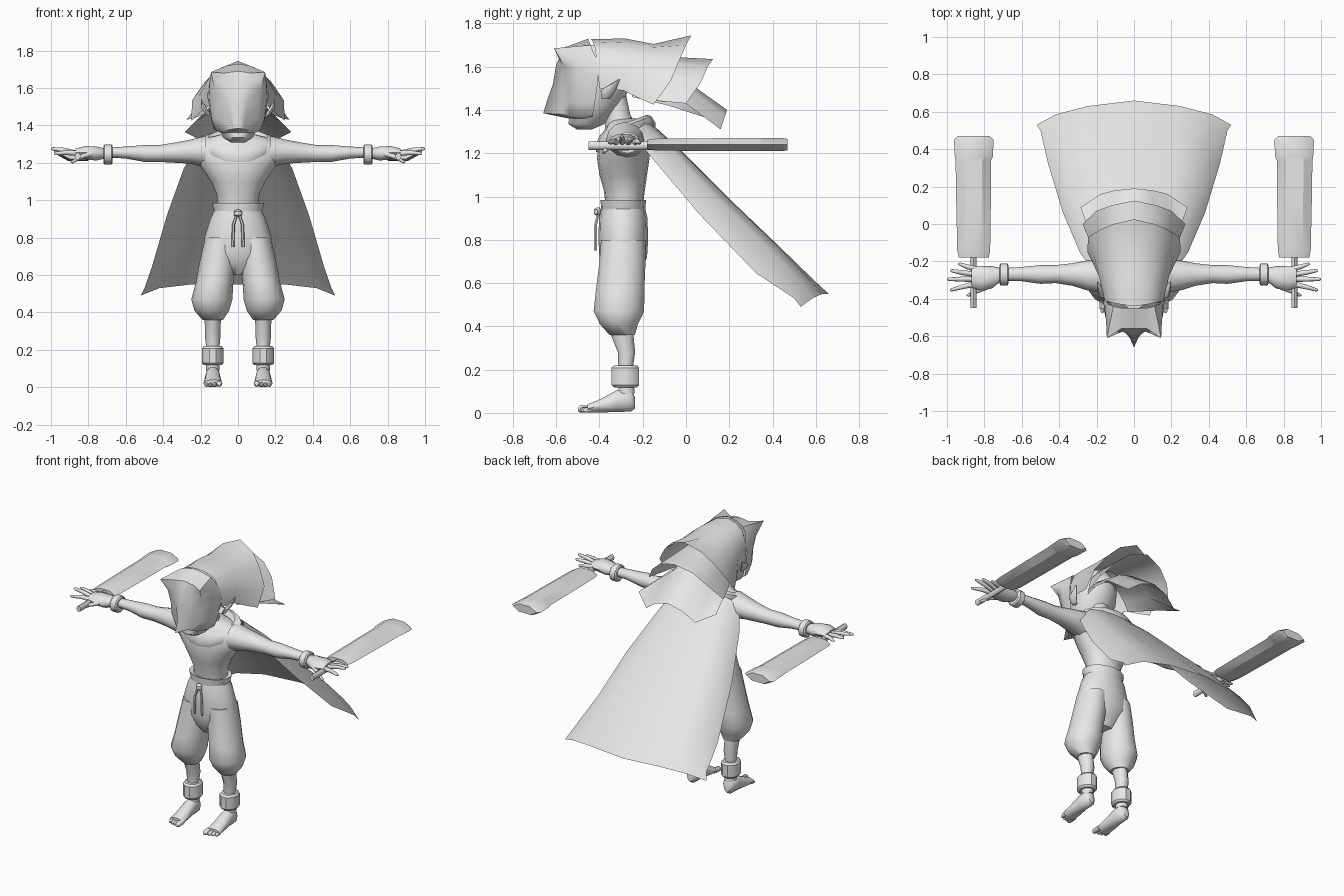
import bpy, bmesh, math

grey = bpy.data.materials.new("plain_grey")
grey.diffuse_color = (0.8, 0.8, 0.8, 1)


def finish(name, bm, mirror, angle):
    me = bpy.data.meshes.new(name)
    bm.to_mesh(me)
    bm.free()
    me.materials.append(grey)
    ob = bpy.data.objects.new(name, me)
    bpy.context.collection.objects.link(ob)
    bpy.ops.object.select_all(action='DESELECT')
    ob.select_set(True)
    bpy.context.view_layer.objects.active = ob
    bpy.ops.object.shade_smooth_by_angle(angle=math.radians(angle))
    if mirror:
        ob.modifiers.new("mirror", 'MIRROR')
    return ob


def loft(name, rings, axis='z', n=12, mirror=False, caps=True, tilt=0, angle=50):
    """Ellipse rings (x, y, z, radius a, radius b) joined along an axis."""
    bm = bmesh.new()
    loops = []
    for x, y, z, a, b in rings:
        loop = []
        for i in range(n):
            t = 2 * math.pi * i / n
            u, v = a * math.cos(t), b * math.sin(t)
            d = {'z': (u, v, tilt * v), 'x': (0, u, v), 'y': (u, 0, v)}[axis]
            loop.append(bm.verts.new((x + d[0], y + d[1], z + d[2])))
        loops.append(loop)
    for p, q in zip(loops, loops[1:]):
        for i in range(n):
            j = (i + 1) % n
            bm.faces.new((p[i], p[j], q[j], q[i]))
    if caps:
        bm.faces.new(loops[0])
        bm.faces.new(loops[-1])
    bmesh.ops.recalc_face_normals(bm, faces=bm.faces)
    return finish(name, bm, mirror, angle)


def sheet(name, rows, angle=50):
    """Half surface from rows of points (centre to edge), mirrored in x."""
    bm = bmesh.new()
    g = [[bm.verts.new(p) for p in r] for r in rows]
    for r, s in zip(g, g[1:]):
        for j in range(len(r) - 1):
            bm.faces.new((r[j], r[j + 1], s[j + 1], s[j]))
    return finish(name, bm, True, angle)


# Trousers: hips, baggy legs, waistband and drawstring
loft("trouser_hips", [(0, -.29, .60, .06, .05), (0, -.295, .66, .13, .09), (0, -.29, .72, .18, .11),
                      (0, -.29, .80, .18, .115), (0, -.29, .90, .148, .112), (0, -.29, .95, .125, .10)], n=16)
loft("waistband", [(0, -.29, .935, .127, .102), (0, -.29, .985, .14, .105), (0, -.29, .975, .10, .08)], n=16)
loft("trouser_leg", [(.09, -.29, .80, .085, .105), (.105, -.295, .68, .098, .11), (.125, -.305, .56, .10, .115),
                     (.14, -.31, .47, .11, .12), (.14, -.31, .41, .093, .09), (.135, -.295, .36, .055, .06)],
     n=14, mirror=True)
loft("knot", [(0, -.405, .91, .008, .006), (0, -.41, .92, .022, .016), (0, -.41, .94, .022, .016),
              (0, -.405, .95, .008, .006)], n=8)
loft("drawstring", [(.008, -.405, .92, .007, .007), (.024, -.418, .87, .008, .008),
                    (.028, -.418, .75, .008, .008)], n=6, mirror=True)

# Lower legs
loft("calf", [(.135, -.30, .42, .05, .06), (.135, -.295, .36, .043, .055), (.135, -.275, .28, .042, .042),
              (.135, -.28, .20, .034, .035), (.135, -.275, .09, .036, .04)], n=10, mirror=True)
loft("anklet", [(.135, -.28, .118, .048, .056), (.135, -.28, .13, .058, .067), (.135, -.28, .208, .058, .067),
                (.135, -.28, .22, .048, .056)], n=10, mirror=True, angle=35)
loft("foot", [(.135, -.235, .045, .02, .025), (.135, -.255, .06, .04, .057), (.135, -.32, .055, .041, .053),
              (.135, -.39, .034, .047, .034), (.135, -.455, .02, .05, .02)], 'y', n=10, mirror=True)
for i, (x, tip, r) in enumerate([(.10, -.50, .016), (.125, -.49, .012), (.147, -.485, .011), (.169, -.475, .011)]):
    loft(f"toe_{i + 1}", [(x, -.44, r + .004, r, r), (x, tip + .01, r + .002, r, r),
                          (x, tip, r, r * .5, r * .5)], 'y', n=8, mirror=True)

# Torso, neck and cowl
loft("torso", [(0, -.285, .95, .11, .085), (0, -.285, 1.03, .113, .095), (0, -.29, 1.10, .145, .11),
               (0, -.29, 1.18, .20, .122), (0, -.285, 1.25, .245, .115), (0, -.28, 1.30, .235, .10),
               (0, -.28, 1.34, .14, .08), (0, -.29, 1.36, .06, .06)], n=16)
loft("neck", [(0, -.29, 1.28, .10, .09), (0, -.315, 1.38, .065, .06), (0, -.35, 1.50, .07, .07)], n=10)
loft("cowl", [(0, -.28, 1.255, .17, .135), (0, -.28, 1.285, .205, .14), (0, -.28, 1.325, .205, .12),
              (0, -.28, 1.34, .16, .10), (0, -.28, 1.31, .12, .075)], n=16, caps=False, tilt=.38)

# Cape hanging out behind
sheet("cape", [
    [(0, -.19, 1.365), (.10, -.19, 1.355), (.18, -.20, 1.33), (.22, -.25, 1.29)],
    [(0, -.02, 1.21), (.14, -.02, 1.205), (.24, -.05, 1.20), (.29, -.15, 1.17)],
    [(0, .20, .99), (.19, .20, .985), (.33, .15, .98), (.38, .06, .92)],
    [(0, .43, .77), (.22, .43, .765), (.38, .38, .76), (.46, .325, .645)],
    [(0, .60, .605), (.24, .58, .605), (.39, .54, .60), (.50, .50, .53)],
    [(0, .66, .55), (.25, .63, .55), (.42, .585, .53), (.52, .53, .49)]], 60)

# Head: skull with chin, mask with brow horns and hooked nose, ears
loft("skull", [(0, -.47, 1.31, .04, .035), (0, -.46, 1.335, .08, .085), (0, -.42, 1.42, .115, .12),
               (0, -.385, 1.52, .14, .14), (0, -.37, 1.62, .135, .15), (0, -.37, 1.70, .07, .09)], n=14)
sheet("mask", [
    [(0, -.54, 1.36), (.03, -.53, 1.36), (.07, -.51, 1.36), (.09, -.47, 1.36), (.11, -.43, 1.37)],
    [(0, -.66, 1.385), (.03, -.575, 1.38), (.08, -.54, 1.37), (.115, -.48, 1.37), (.13, -.43, 1.38)],
    [(0, -.64, 1.45), (.04, -.57, 1.45), (.11, -.54, 1.44), (.14, -.48, 1.43), (.145, -.42, 1.44)],
    [(0, -.615, 1.52), (.05, -.575, 1.52), (.11, -.55, 1.52), (.15, -.48, 1.51), (.155, -.41, 1.51)],
    [(0, -.60, 1.61), (.06, -.575, 1.61), (.125, -.56, 1.60), (.155, -.49, 1.58), (.165, -.405, 1.56)],
    [(0, -.56, 1.69), (.07, -.56, 1.68), (.145, -.61, 1.685), (.15, -.51, 1.64), (.157, -.41, 1.60)],
    [(0, -.45, 1.73), (.06, -.45, 1.72), (.11, -.44, 1.70), (.135, -.43, 1.67), (.15, -.41, 1.63)]])
loft("ear", [(.155, -.37, 1.45, .012, .02), (.18, -.36, 1.49, .015, .035), (.197, -.31, 1.54, .002, .004)],
     n=8, mirror=True)

# Hair in three overlapping swept-back layers
sheet("hair_top", [
    [(0, -.44, 1.728), (.07, -.43, 1.715), (.12, -.42, 1.685), (.157, -.41, 1.60), (.157, -.40, 1.50)],
    [(0, -.28, 1.73), (.09, -.28, 1.71), (.15, -.28, 1.66), (.187, -.28, 1.58), (.18, -.29, 1.49)],
    [(0, -.15, 1.705), (.10, -.15, 1.69), (.165, -.15, 1.64), (.215, -.17, 1.55), (.215, -.22, 1.455)],
    [(0, .025, 1.745), (.11, .00, 1.70), (.18, -.03, 1.63), (.245, -.07, 1.535), (.25, -.15, 1.425)]])
sheet("hair_middle", [
    [(0, -.22, 1.67), (.09, -.22, 1.64), (.15, -.22, 1.57), (.18, -.22, 1.46)],
    [(0, -.06, 1.645), (.105, -.07, 1.62), (.18, -.09, 1.55), (.23, -.11, 1.44)],
    [(0, .125, 1.635), (.12, .10, 1.60), (.20, .07, 1.53), (.275, .00, 1.43)]])
sheet("hair_bottom", [
    [(0, -.25, 1.60), (.08, -.25, 1.58), (.13, -.25, 1.52), (.16, -.25, 1.46)],
    [(0, -.02, 1.55), (.09, -.03, 1.53), (.16, -.05, 1.47), (.23, -.08, 1.42)],
    [(0, .19, 1.40), (.10, .18, 1.37), (.18, .16, 1.31), (.285, .09, 1.365)]])

# Arms, bracelets and spread hands
loft("arm", [(.17, -.28, 1.26, .09, .085), (.25, -.275, 1.26, .08, .065), (.33, -.27, 1.255, .06, .055),
             (.42, -.268, 1.25, .048, .045), (.50, -.27, 1.25, .05, .045), (.60, -.268, 1.255, .038, .032),
             (.72, -.27, 1.255, .033, .025)], 'x', n=12, mirror=True)
loft("bracelet", [(.67, -.27, 1.245, .048, .045), (.677, -.27, 1.245, .058, .053),
                  (.713, -.27, 1.245, .058, .053), (.72, -.27, 1.245, .048, .045)], 'x', mirror=True, angle=35)
loft("palm", [(.71, -.27, 1.25, .035, .028), (.76, -.285, 1.25, .06, .04), (.82, -.29, 1.255, .066, .036),
              (.87, -.285, 1.255, .055, .022)], 'x', n=10, mirror=True)
fingers = [(.85, -.24, .94, -.215, 1.25), (.86, -.268, .985, -.25, 1.265),
           (.86, -.295, 1.0, -.295, 1.275), (.85, -.32, .985, -.352, 1.25), (.78, -.335, .895, -.38, 1.205)]
for i, (x0, y0, x1, y1, z1) in enumerate(fingers):
    xm, ym, zm = (x0 + x1) / 2, (y0 + y1) / 2, (1.26 + z1) / 2
    loft(f"finger_{i + 1}", [(x0, y0, 1.25, .015, .015), (xm, ym, zm, .013, .013),
                             (x1 - .01, y1, z1, .009, .009), (x1, y1, z1, .004, .004)], 'x', n=8, mirror=True)

# Broad swords pointing back from each hand
loft("sword_handle", [(.857, -.45, 1.235, .016, .02), (.857, -.12, 1.235, .016, .02)], 'y', n=8, mirror=True)
loft("sword_blade", [(.857, -.18, 1.24, .08, .024), (.857, -.14, 1.24, .088, .032), (.858, .14, 1.24, .093, .034),
                     (.859, .34, 1.24, .095, .034), (.856, .36, 1.24, .102, .034), (.857, .45, 1.24, .106, .034),
                     (.857, .47, 1.24, .085, .03)], 'y', n=6, mirror=True, angle=30)
